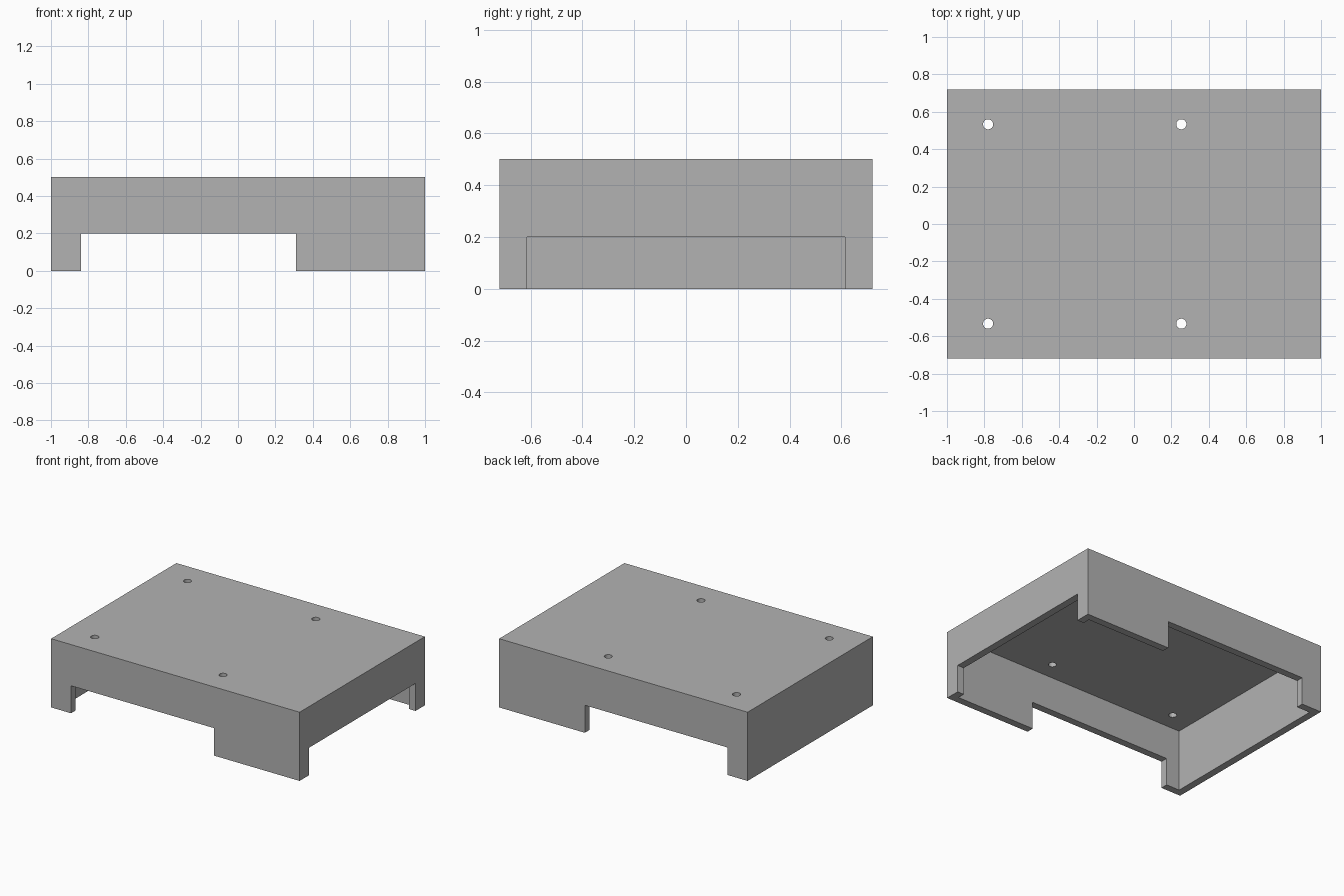
import bpy
from math import radians

cube = bpy.data.objects.get("Cube")
if cube:
    bpy.data.objects.remove(cube, do_unlink=True)

HALF_X, HALF_Y, HEIGHT = 1.0, 0.72, 0.5
WALL = 0.053
OPENING = 0.2

gray = bpy.data.materials.new("plain gray")
gray.use_nodes = True
gray.diffuse_color = (0.45, 0.45, 0.45, 1)
gray.node_tree.nodes["Principled BSDF"].inputs["Base Color"].default_value = gray.diffuse_color


def box(name, low, high):
    """Box between two corners."""
    bpy.ops.mesh.primitive_cube_add(size=1)
    obj = bpy.context.object
    obj.name = name
    for v in obj.data.vertices:
        v.co = [h if c > 0 else l for c, l, h in zip(v.co, low, high)]
    return obj


def cut(target, cutter):
    """Subtract the cutter, then discard it."""
    cutter.hide_render = True
    mod = target.modifiers.new("cut", "BOOLEAN")
    mod.operation = "DIFFERENCE"
    mod.solver = "EXACT"
    mod.object = cutter
    bpy.context.view_layer.objects.active = target
    bpy.ops.object.modifier_apply(modifier=mod.name)
    bpy.data.objects.remove(cutter, do_unlink=True)


# Outer block
cover = box("cover_shell", (-HALF_X, -HALF_Y, 0), (HALF_X, HALF_Y, HEIGHT))
cover.data.materials.append(gray)

# Hollow inside, open at the bottom
cut(cover, box("cavity_cutter", (WALL - HALF_X, WALL - HALF_Y, -0.1),
               (HALF_X - WALL, HALF_Y - WALL, HEIGHT - WALL)))

# Opening through front and back walls
cut(cover, box("front_back_cutter", (-0.84, -1, -0.2), (0.31, 1, OPENING)))

# Opening in the left wall
cut(cover, box("side_cutter", (0.8, -0.613, -0.3), (1.2, 0.613, OPENING)))

# Screw holes in the top plate
for x in (-0.78, 0.253):
    for y in (-0.533, 0.533):
        bpy.ops.mesh.primitive_cylinder_add(vertices=32, radius=0.027, depth=0.3,
                                            location=(x, y, HEIGHT))
        cut(cover, bpy.context.object)

bpy.ops.object.select_all(action="DESELECT")
cover.select_set(True)
bpy.context.view_layer.objects.active = cover
bpy.ops.object.shade_smooth_by_angle(angle=radians(30))
